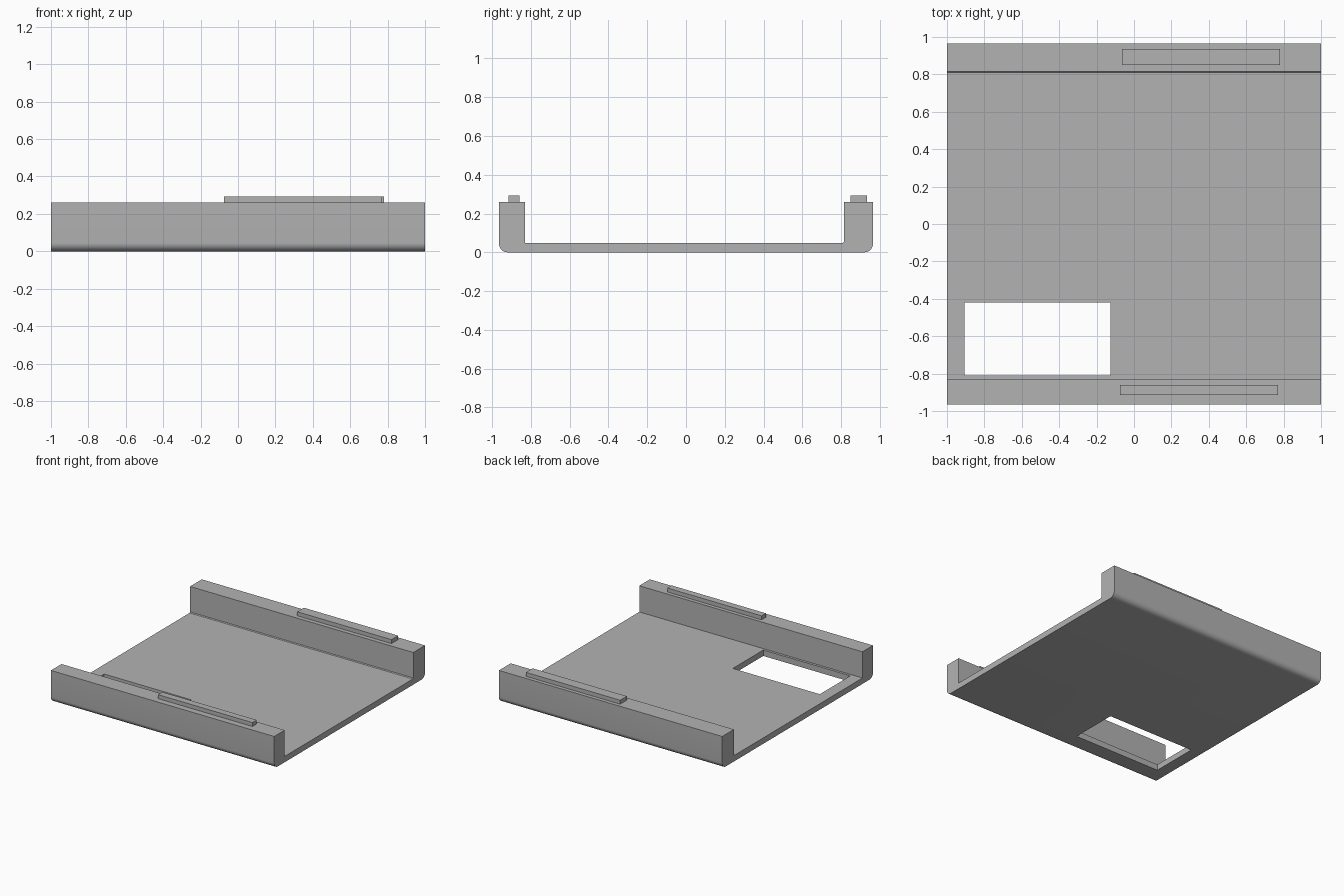
import bpy, bmesh
from math import sin, cos, pi

cube = bpy.data.objects.get("Cube")
if cube:
    bpy.data.objects.remove(cube, do_unlink=True)

grey = bpy.data.materials.new("plain grey")
grey.use_nodes = True
colour = (0.45, 0.45, 0.45, 1)
grey.diffuse_color = colour
grey.node_tree.nodes["Principled BSDF"].inputs["Base Color"].default_value = colour


def extrude_profile(name, points, x0, x1):
    """Sweep a closed (y, z) outline along x."""
    bm = bmesh.new()
    face = bm.faces.new([bm.verts.new((x0, y, z)) for y, z in points])
    swept = bmesh.ops.extrude_face_region(bm, geom=[face])["geom"]
    verts = [v for v in swept if isinstance(v, bmesh.types.BMVert)]
    bmesh.ops.translate(bm, verts=verts, vec=(x1 - x0, 0, 0))
    bmesh.ops.recalc_face_normals(bm, faces=bm.faces)
    mesh = bpy.data.meshes.new(name)
    bm.to_mesh(mesh)
    bm.free()
    mesh.materials.append(grey)
    obj = bpy.data.objects.new(name, mesh)
    bpy.context.collection.objects.link(obj)
    return obj


def box(name, x, y, z):
    outline = [(y[0], z[0]), (y[1], z[0]), (y[1], z[1]), (y[0], z[1])]
    return extrude_profile(name, outline, *x)


def arc(cy, cz, r, start, steps=8):
    """Quarter circle, counter-clockwise from the start angle."""
    angles = [start + pi / 2 * i / steps for i in range(steps + 1)]
    return [(cy + r * cos(a), cz + r * sin(a)) for a in angles]


# Tray: floor and two side walls with rounded lower edges
half, wall_top, floor_top, radius = 0.965, 0.26, 0.048, 0.045
front_inner, back_inner, fillet = -0.83, 0.815, 0.006
outline = [(-half, wall_top)]
outline += arc(-half + radius, radius, radius, pi)
outline += arc(half - radius, radius, radius, 1.5 * pi)
outline += [(half, wall_top), (back_inner, wall_top),
            (back_inner, floor_top + fillet), (back_inner - fillet, floor_top),
            (front_inner, floor_top), (front_inner, wall_top)]
tray = extrude_profile("tray", outline, -1, 1)

# Rectangular opening in the floor
cutter = box("opening_cutter", (-0.905, -0.125), (-0.81, -0.42), (-0.1, 0.15))
cutter.hide_render = True
cut = tray.modifiers.new("opening", 'BOOLEAN')
cut.operation = 'DIFFERENCE'
cut.solver = 'EXACT'
cut.object = cutter
bpy.context.view_layer.objects.active = tray
tray.select_set(True)
bpy.ops.object.modifier_apply(modifier=cut.name)
bpy.data.objects.remove(cutter, do_unlink=True)
bpy.ops.object.shade_smooth_by_angle(angle=pi / 6)

# Raised locating ridges on the wall tops
box("front_ridge", (-0.075, 0.77), (-0.915, -0.86), (wall_top - 0.01, 0.292))
box("back_ridge", (-0.065, 0.78), (0.85, 0.935), (wall_top - 0.01, 0.292))
